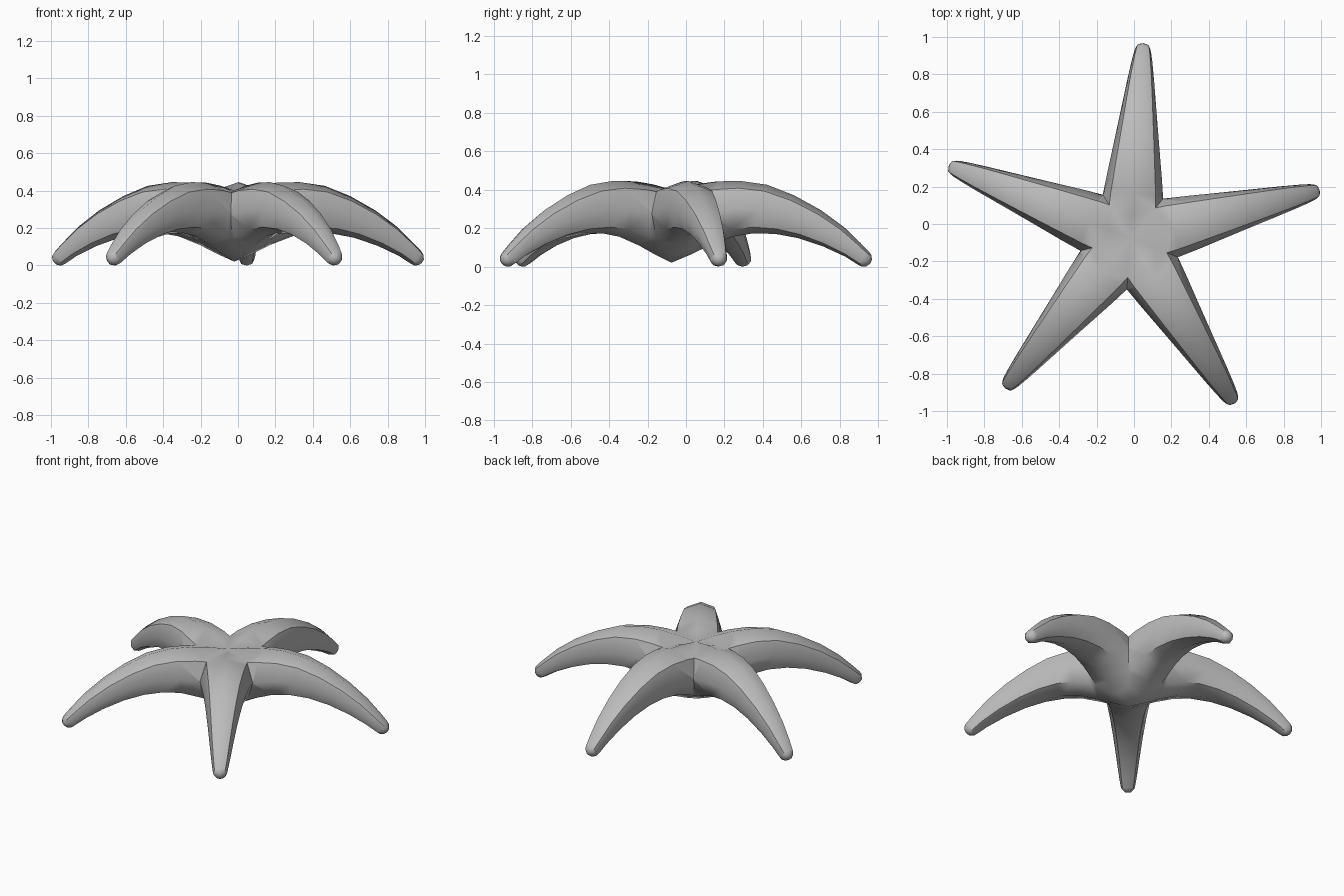
import bpy, bmesh, math
from mathutils import Vector, Matrix

cube = bpy.data.objects.get("Cube")
if cube:
    bpy.data.objects.remove(cube)

# One plain grey material
grey = bpy.data.materials.new("plain_grey")
grey.use_nodes = True
colour = (0.5, 0.5, 0.5, 1)
grey.diffuse_color = colour
grey.node_tree.nodes["Principled BSDF"].inputs["Base Color"].default_value = colour

# Arm stations: top reach, top height, bottom reach, bottom height, half width
STATIONS = [
    (0.0, 0.40, 0.0, 0.02, 0.17),
    (0.12, 0.427, 0.10, 0.062, 0.17),
    (0.24, 0.443, 0.20, 0.11, 0.162),
    (0.36, 0.445, 0.32, 0.155, 0.146),
    (0.50, 0.425, 0.42, 0.172, 0.128),
    (0.64, 0.37, 0.54, 0.17, 0.109),
    (0.78, 0.293, 0.66, 0.148, 0.09),
    (0.90, 0.205, 0.79, 0.105, 0.072),
    (0.985, 0.123, 0.905, 0.052, 0.056),
    (1.03, 0.077, 0.972, 0.01, 0.045),
]
SIDES = 8
ARMS = 5
FIRST_ANGLE = 14.2
CENTRE = Vector((-0.02, -0.076, 0))


def add_ring(bm, centre, up, half_width):
    ring = []
    for i in range(SIDES):
        a = math.tau * i / SIDES
        full = 1.05 if i % 2 else 1.0
        side = Vector((0, half_width, 0))
        ring.append(bm.verts.new(centre + (up * math.cos(a) + side * math.sin(a)) * full))
    return ring


def bridge(bm, a, b):
    for i in range(SIDES):
        j = (i + 1) % SIDES
        bm.faces.new((a[i], a[j], b[j], b[i]))


# Curved tapering arm along +x with a rounded tip
bm = bmesh.new()
rings = []
for top_x, top_z, low_x, low_z, width in STATIONS:
    top, low = Vector((top_x, 0, top_z)), Vector((low_x, 0, low_z))
    centre, up = (top + low) / 2, (top - low) / 2
    rings.append(add_ring(bm, centre, up, width))
forward = Vector((up.z, 0, -up.x)).normalized()
for angle in (30, 60):
    a = math.radians(angle)
    rings.append(add_ring(bm, centre + forward * width * math.sin(a),
                          up * math.cos(a), width * math.cos(a)))
for a, b in zip(rings, rings[1:]):
    bridge(bm, a, b)
tip = bm.verts.new(centre + forward * width)
for i in range(SIDES):
    bm.faces.new((rings[-1][i], rings[-1][(i + 1) % SIDES], tip))

# Trim the root to one fifth of the body
half = math.pi / ARMS
for s in (1, -1):
    bmesh.ops.bisect_plane(bm, geom=bm.verts[:] + bm.edges[:] + bm.faces[:], dist=1e-5,
                           plane_co=(0, 0, 0), clear_outer=True,
                           plane_no=(-math.sin(half), s * math.cos(half), 0))

# Repeat the arm around the centre and weld the seams
arm = bm.verts[:] + bm.edges[:] + bm.faces[:]
for k in range(1, ARMS):
    copy = bmesh.ops.duplicate(bm, geom=arm)["geom"]
    bmesh.ops.rotate(bm, verts=[v for v in copy if isinstance(v, bmesh.types.BMVert)],
                     cent=(0, 0, 0), matrix=Matrix.Rotation(math.tau * k / ARMS, 3, 'Z'))
bmesh.ops.remove_doubles(bm, verts=bm.verts[:], dist=0.0005)
bmesh.ops.rotate(bm, verts=bm.verts[:], cent=(0, 0, 0),
                 matrix=Matrix.Rotation(math.radians(FIRST_ANGLE), 3, 'Z'))
lowest = min(v.co.z for v in bm.verts)
bmesh.ops.translate(bm, verts=bm.verts[:], vec=CENTRE - Vector((0, 0, lowest)))
bmesh.ops.recalc_face_normals(bm, faces=bm.faces[:])

mesh = bpy.data.meshes.new("starfish_body")
bm.to_mesh(mesh)
bm.free()
mesh.materials.append(grey)
body = bpy.data.objects.new("starfish_body", mesh)
bpy.context.collection.objects.link(body)

# Smooth skin with sharp creases between the arms
bpy.ops.object.select_all(action='DESELECT')
body.select_set(True)
bpy.context.view_layer.objects.active = body
bpy.ops.object.shade_smooth_by_angle(angle=math.radians(50))
